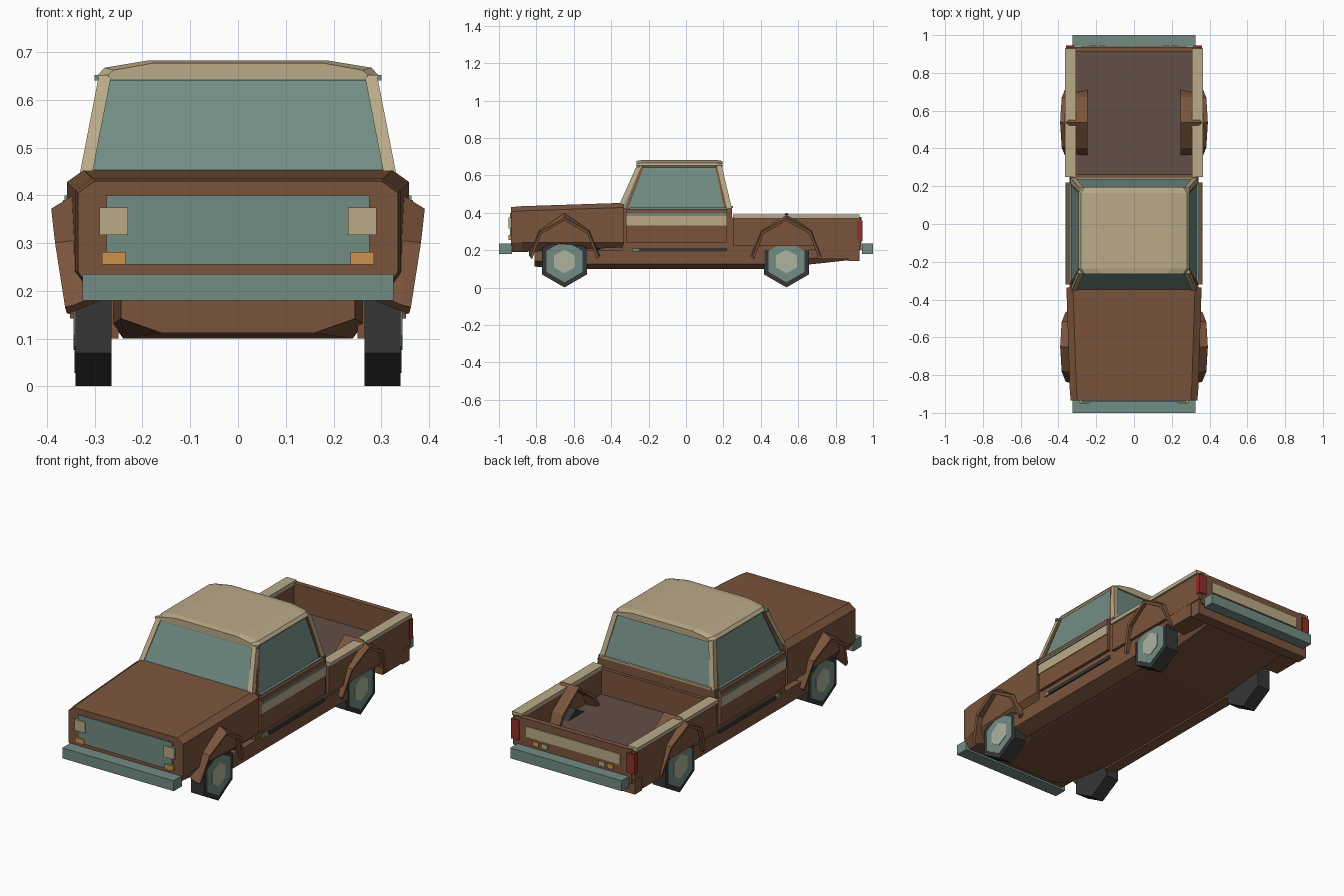
import bpy, bmesh, math
from mathutils import Vector

if "Cube" in bpy.data.objects:
    bpy.data.objects.remove(bpy.data.objects["Cube"], do_unlink=True)


def material(name, r, g, b):
    """Flat material from display values 0-255."""
    lin = [((c / 255 + 0.055) / 1.055) ** 2.4 for c in (r, g, b)] + [1]
    m = bpy.data.materials.new(name)
    m.use_nodes = True
    m.diffuse_color = lin
    m.node_tree.nodes["Principled BSDF"].inputs["Base Color"].default_value = lin
    return m


BROWN = material("brown paint", 122, 84, 60)
BEIGE = material("beige paint", 186, 170, 136)
TEAL = material("teal glass and trim", 114, 140, 131)
BLACK = material("tyre black", 54, 54, 54)
FLOOR = material("bed floor", 98, 80, 69)
ORANGE = material("orange lamp", 204, 146, 74)
RED = material("red lamp", 146, 46, 42)
PALE = material("pale hub", 172, 180, 156)


def loft(name, loops, mat, closed=False):
    """Skin a row of equal loops; closed joins last to first, else caps."""
    bm = bmesh.new()
    rows = [[bm.verts.new(p) for p in loop] for loop in loops]
    n = len(rows[0])
    pairs = list(zip(rows, rows[1:]))
    if closed:
        pairs.append((rows[-1], rows[0]))
    for a, b in pairs:
        for i in range(n):
            j = (i + 1) % n
            bm.faces.new((a[i], a[j], b[j], b[i]))
    if not closed:
        bm.faces.new(rows[0])
        bm.faces.new(rows[-1])
    bmesh.ops.recalc_face_normals(bm, faces=bm.faces)
    me = bpy.data.meshes.new(name)
    bm.to_mesh(me)
    bm.free()
    me.materials.append(mat)
    ob = bpy.data.objects.new(name, me)
    bpy.context.scene.collection.objects.link(ob)
    return ob


def rect(x0, x1, y0, y1, z):
    return [(x0, y0, z), (x1, y0, z), (x1, y1, z), (x0, y1, z)]


def box(name, x, y, z, mat):
    return loft(name, [rect(*x, *y, z[0]), rect(*x, *y, z[1])], mat)


def pair(name, x, y, z, mat):
    """Box on both sides of the model."""
    box("left_" + name, x, y, z, mat)
    box("right_" + name, (-x[1], -x[0]), y, z, mat)


def section(y, half):
    """Symmetric cross-section from (x, z) points on the +x half."""
    return [(x, y, z) for x, z in half] + [(-x, y, z) for x, z in reversed(half)]


def bar(name, p, q, r, mat):
    loft(name, [rect(v[0] - r, v[0] + r, v[1] - r, v[1] + r, v[2]) for v in (p, q)], mat)


# Front body with tapered, chamfered hood
def nose(y, w, low, top):
    return section(y, [(w - .035, low), (w, .24), (w, top - .025), (w - .035, top)])


loft("hood_body", [nose(-.935, .335, .19, .43), nose(-.88, .34, .19, .435),
                   nose(-.335, .358, .215, .453)], BROWN)
box("grille", (-.275, .275), (-.942, -.93), (.255, .4), TEAL)
pair("headlight", (.23, .29), (-.948, -.93), (.317, .375), BEIGE)
pair("indicator", (.235, .285), (-.95, -.93), (.255, .281), ORANGE)

# Bumpers
for name, y in (("front_bumper", (-1, -.93)), ("rear_bumper", (.94, 1))):
    box(name, (-.325, .325), y, (.18, .235), TEAL)

# Underbody and sills
def belly(y, w, low, inner):
    return section(y, [(inner, low), (w, low + .03), (w, .22)])


loft("underbody", [belly(-.81, .245, .112, .16), belly(-.5, .262, .1, .24),
                   belly(.42, .262, .1, .24), belly(.72, .262, .13, .24),
                   belly(.9, .262, .15, .24)], BROWN)
for s, side in ((1, "left"), (-1, "right")):
    loft(side + "_sill", [[(s * x, y, z) for x, z in
         ((.25, .1), (.27, .1), (.342, .125), (.342, .2), (.25, .2))]
         for y in (-.53, .42)], BROWN)
pair("sill_strip", (.33, .35), (-.25, .22), (.192, .21), BLACK)
pair("sill_strip_tip", (.33, .352), (-.285, -.25), (.192, .21), TEAL)

# Lower cab, doors and side stripes
box("cab_body", (-.341, .341), (-.34, .245), (.19, .425), BROWN)
pair("door", (.32, .358), (-.32, .22), (.24, .42), BROWN)
pair("door_stripe", (.34, .362), (-.32, .22), (.333, .385), BEIGE)
pair("door_ledge", (.325, .363), (-.32, .22), (.389, .4), TEAL)
pair("door_top_trim", (.325, .345), (-.3, .215), (.42, .428), TEAL)

# Glass cabin with corner pillars
loft("cabin_glass", [rect(-.333, .333, -.362, .243, .42),
                     rect(-.283, .283, -.255, .183, .652)], TEAL)
for s, side in ((1, "left"), (-1, "right")):
    for end, y0, y1 in (("front", -.352, -.25), ("rear", .232, .178)):
        bar(f"{side}_{end}_pillar", (s * .322, y0, .425), (s * .278, y1, .652), .013, BEIGE)
    for end, y0, y1 in (("front", -.318, -.232), ("rear", .213, .163)):
        bar(f"{side}_{end}_door_frame", (s * .328, y0, .42), (s * .279, y1, .65), .008, BROWN)
box("rear_window_sill", (-.32, .32), (.225, .25), (.425, .435), BEIGE)
box("windscreen_header", (-.27, .27), (-.264, -.24), (.64, .65), TEAL)
pair("drip_rail_end", (.28, .3), (-.262, -.245), (.64, .652), TEAL)

# Roof
def roof(y, k, drop):
    return section(y, [(.285 * k, .643), (.293 * k, .652), (.28 * k, .667 - drop),
                       (.19 * k, .682 - drop)])


loft("roof", [roof(-.265, .93, .005), roof(-.235, 1, 0), roof(.165, 1, 0),
              roof(.195, .93, .005)], BEIGE)

# Cargo bed
pair("bed_wall", (.31, .356), (.25, .935), (.222, .372), BROWN)
pair("bed_rail", (.308, .366), (.25, .928), (.37, .39), BEIGE)
box("bed_front_wall", (-.34, .34), (.243, .262), (.2, .375), BROWN)
box("bed_base", (-.34, .34), (.25, .93), (.2, .235), BROWN)
box("bed_floor", (-.312, .312), (.26, .915), (.232, .24), FLOOR)
box("tailgate", (-.34, .34), (.91, .938), (.2, .378), BROWN)
box("tailgate_stripe", (-.275, .275), (.93, .943), (.285, .34), BEIGE)
box("bed_tail", (-.355, .355), (.7, .87), (.152, .225), BROWN)
box("rear_skirt", (-.352, .352), (.87, .928), (.142, .225), BROWN)
pair("tail_light", (.315, .36), (.915, .944), (.255, .36), RED)
pair("rear_indicator", (.2, .235), (.93, .944), (.248, .272), ORANGE)
pair("reversing_light", (.15, .185), (.93, .944), (.248, .272), BEIGE)


# Hexagonal wheels
def hexagon(x, y, r):
    return [(x, y + r * math.cos(a), .14 + r * math.sin(a))
            for a in (math.pi / 6 + i * math.pi / 3 for i in range(6))]


# Wheel arch: a peaked shell running from inside the body to a flared lip
ARCH = [(-.19, .17), (-.135, .305), (0, .4), (.135, .305), (.19, .17)]
LIP = [.362, .383, .391, .383, .362]


def arch_ring(s, y, i):
    """Cross-section of the shell at one arch point."""
    dy, z = ARCH[i]
    foot = .04 if i in (0, 4) else 0
    rim = z - (.028 if i == 2 else .004)
    k, t = .91, .014
    pts = [(.247, dy, z + foot), (.345, dy, z), (LIP[i], dy * .97, rim),
           (LIP[i] - .004, dy * k, rim - t), (.345, dy * k, z - t),
           (.247, dy * k, z + foot - t)]
    return [(s * px, y + py, pz) for px, py, pz in pts]


for s, side in ((1, "left"), (-1, "right")):
    for end, y in (("front", -.65), ("rear", .537)):
        tag = f"{side}_{end}_"
        loft(tag + "tyre", [hexagon(s * x, y, .139) for x in (.265, .34)], BLACK)
        loft(tag + "wheel_disc", [hexagon(s * x, y, .112) for x in (.3, .342)], TEAL)
        loft(tag + "hub", [hexagon(s * x, y, .064) for x in (.3, .3445)], PALE)
        loft(tag + "wheel_arch", [arch_ring(s, y, i) for i in range(5)], BROWN)
